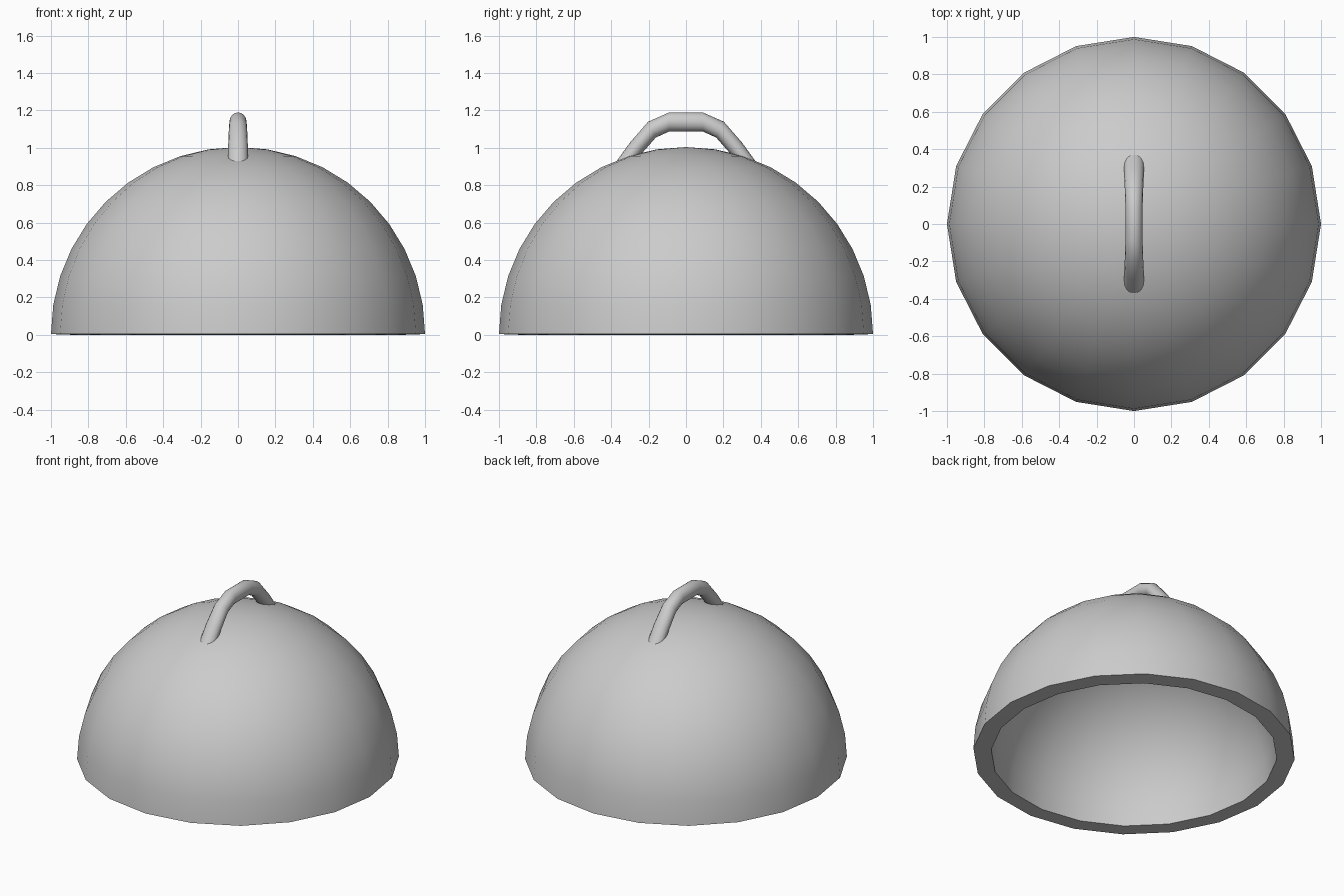
import bpy, bmesh, math
from math import sin, cos, pi

if "Cube" in bpy.data.objects:
    bpy.data.objects.remove(bpy.data.objects["Cube"])

SIDES = 20   # sides around the dome
RINGS = 10   # rings from rim to apex
WALL = 0.111
LIFT = 0.004  # the inner rim edge sits slightly below the outer one


def finish(name, bm, angle):
    bmesh.ops.recalc_face_normals(bm, faces=bm.faces)
    mesh = bpy.data.meshes.new(name)
    bm.to_mesh(mesh)
    bm.free()
    obj = bpy.data.objects.new(name, mesh)
    bpy.context.collection.objects.link(obj)
    bpy.ops.object.select_all(action='DESELECT')
    obj.select_set(True)
    bpy.context.view_layer.objects.active = obj
    bpy.ops.object.shade_smooth_by_angle(angle=math.radians(angle))
    return obj


def bridge(bm, a, b):
    n = len(a)
    for i in range(n):
        bm.faces.new((a[i], a[(i + 1) % n], b[(i + 1) % n], b[i]))


def half_sphere(bm, radius, base):
    """Open hemisphere raised by base; returns its rim loop."""
    loops = []
    for r in range(RINGS):
        e = r / RINGS * pi / 2
        loops.append([bm.verts.new((radius * cos(e) * cos(2 * pi * s / SIDES),
                                    radius * cos(e) * sin(2 * pi * s / SIDES),
                                    radius * sin(e) + base)) for s in range(SIDES)])
    for a, b in zip(loops, loops[1:]):
        bridge(bm, a, b)
    apex = bm.verts.new((0, 0, radius + base))
    for s in range(SIDES):
        bm.faces.new((loops[-1][s], loops[-1][(s + 1) % SIDES], apex))
    return loops[0]


# Thick-walled dome with a slightly sloping rim
bm = bmesh.new()
outer = half_sphere(bm, 1.0, LIFT)
inner = half_sphere(bm, 1.0 - WALL, LIFT)
for v in inner:
    v.co.z = 0
bridge(bm, outer, inner)
finish("dome", bm, 35)

# Arched handle: (y, z, tilt from horizontal, half thickness, half width)
half = [(-0.348, 0.889, 54, 0.042, 0.054),
        (-0.266, 1.001, 50, 0.043, 0.053),
        (-0.182, 1.097, 26, 0.047, 0.049),
        (-0.090, 1.138, 0, 0.051, 0.046)]
path = half + [(-y, z, -t, h, w) for y, z, t, h, w in reversed(half)]

bm = bmesh.new()
loops = []
for y, z, tilt, h, w in path:
    t = math.radians(tilt)
    loop = []
    for i in range(16):
        a = 2 * pi * i / 16
        up = h * sin(a)
        loop.append(bm.verts.new((w * cos(a), y - up * sin(t), z + up * cos(t))))
    loops.append(loop)
for a, b in zip(loops, loops[1:]):
    bridge(bm, a, b)
bm.faces.new(loops[0])
bm.faces.new(loops[-1])
finish("handle", bm, 45)
